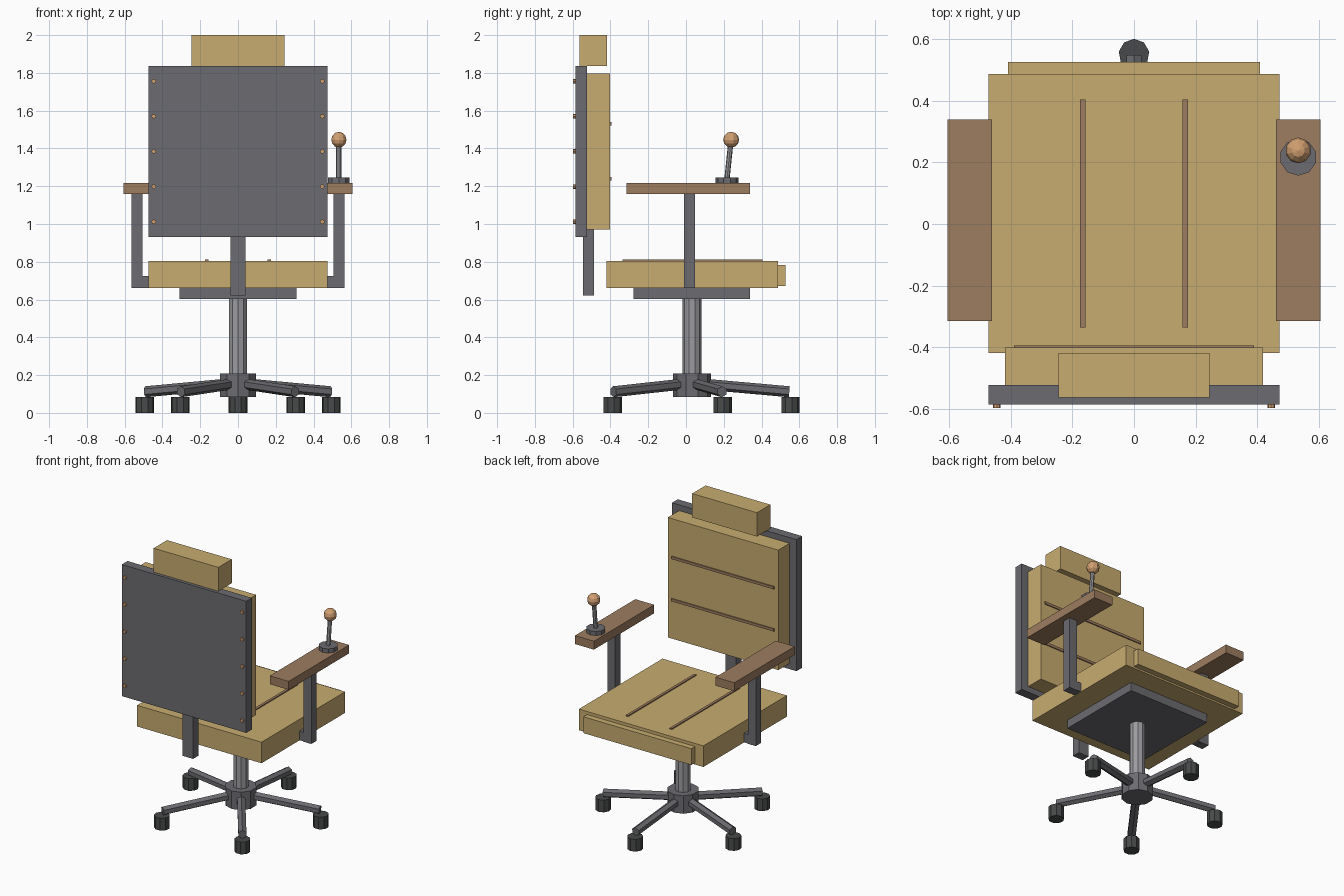
import bpy, math
from mathutils import Vector, Matrix

if "Cube" in bpy.data.objects:
    bpy.data.objects.remove(bpy.data.objects["Cube"])


def material(name, rgb):
    m = bpy.data.materials.new(name)
    m.diffuse_color = (*rgb, 1)
    m.use_nodes = True
    m.node_tree.nodes["Principled BSDF"].inputs["Base Color"].default_value = m.diffuse_color
    return m


TAN = material("tan_leather", (0.578, 0.413, 0.162))
WOOD = material("brown_wood", (0.337, 0.205, 0.117))
GREY = material("grey_metal", (0.150, 0.147, 0.162))
STEEL = material("light_steel", (0.330, 0.330, 0.350))
DARK = material("dark_rubber", (0.065, 0.068, 0.069))
COPPER = material("copper", (0.640, 0.350, 0.165))


def finish(name, mat):
    ob = bpy.context.object
    ob.name = name
    ob.data.materials.append(mat)
    return ob


def box(name, x, y, z, mat):
    """Box from (min, max) pairs on each axis."""
    bpy.ops.mesh.primitive_cube_add(size=1)
    ob = finish(name, mat)
    size = [b - a for a, b in (x, y, z)]
    mid = [(a + b) / 2 for a, b in (x, y, z)]
    ob.data.transform(Matrix.Translation(mid) @ Matrix.Diagonal((*size, 1)))
    return ob


def rod(name, a, b, radius, sides, mat):
    """Faceted cylinder between two points."""
    a, b = Vector(a), Vector(b)
    bpy.ops.mesh.primitive_cylinder_add(vertices=sides, radius=radius, depth=(b - a).length)
    ob = finish(name, mat)
    d = b - a
    turn = Matrix() if d.x == d.y == 0 else d.to_track_quat('Z', 'Y').to_matrix().to_4x4()
    ob.data.transform(Matrix.Translation((a + b) / 2) @ turn)
    return ob


# Seat
box("seat_cushion", (-0.473, 0.473), (-0.42, 0.487), (0.66, 0.805), TAN)
box("seat_front_lip", (-0.41, 0.41), (0.48, 0.527), (0.672, 0.784), TAN)
box("seat_plate", (-0.31, 0.31), (-0.277, 0.34), (0.602, 0.66), GREY)
for x in (-0.166, 0.166):
    box("seat_seam", (x - 0.009, x + 0.009), (-0.337, 0.404), (0.80, 0.812), WOOD)

# Backrest
box("back_board", (-0.473, 0.473), (-0.586, -0.524), (0.932, 1.836), GREY)
box("back_cushion", (-0.42, 0.42), (-0.524, -0.402), (0.972, 1.796), TAN)
box("back_post", (-0.04, 0.04), (-0.545, -0.487), (0.622, 1.05), GREY)
box("headrest", (-0.246, 0.246), (-0.564, -0.419), (1.836, 2.0), TAN)
for z in (1.24, 1.53):
    box("back_seam", (-0.39, 0.39), (-0.41, -0.395), (z - 0.009, z + 0.009), WOOD)
for x in (-0.446, 0.446):
    for i in range(5):
        z = 1.012 + 0.186 * i
        rod("rivet", (x, -0.598, z), (x, -0.58, z), 0.012, 8, COPPER)

# Arms, mirrored left and right
for s in (-1, 1):
    def span(a, b):
        return tuple(sorted((s * a, s * b)))
    box("armrest", span(0.462, 0.606), (-0.315, 0.34), (1.16, 1.218), WOOD)
    box("arm_upright", span(0.505, 0.564), (-0.01, 0.048), (0.66, 1.16), GREY)
    box("arm_bracket", span(0.44, 0.505), (-0.01, 0.048), (0.662, 0.724), GREY)

# Control lever on the right arm
rod("lever_base", (0.534, 0.217, 1.218), (0.534, 0.217, 1.246), 0.06, 10, GREY)
rod("lever_stick", (0.534, 0.217, 1.24), (0.534, 0.237, 1.43), 0.014, 8, STEEL)
bpy.ops.mesh.primitive_uv_sphere_add(segments=10, ring_count=6, radius=0.042,
                                     location=(0.534, 0.239, 1.446))
finish("lever_knob", COPPER)

# Column and five-star base
CY = 0.032
rod("column", (0, CY, 0.2), (0, CY, 0.602), 0.05, 10, STEEL)
rod("hub", (0, CY, 0.085), (0, CY, 0.208), 0.1, 10, GREY)
for i in range(5):
    a = math.radians(90 + 72 * i)
    c, s = math.cos(a), math.sin(a)
    rod("base_leg", (0.03 * c, CY + 0.03 * s, 0.155),
        (0.515 * c, CY + 0.515 * s, 0.112), 0.029, 6, GREY)
    x, y = 0.52 * c, CY + 0.52 * s
    rod("caster", (x, y, 0), (x, y, 0.084), 0.05, 9, DARK)
